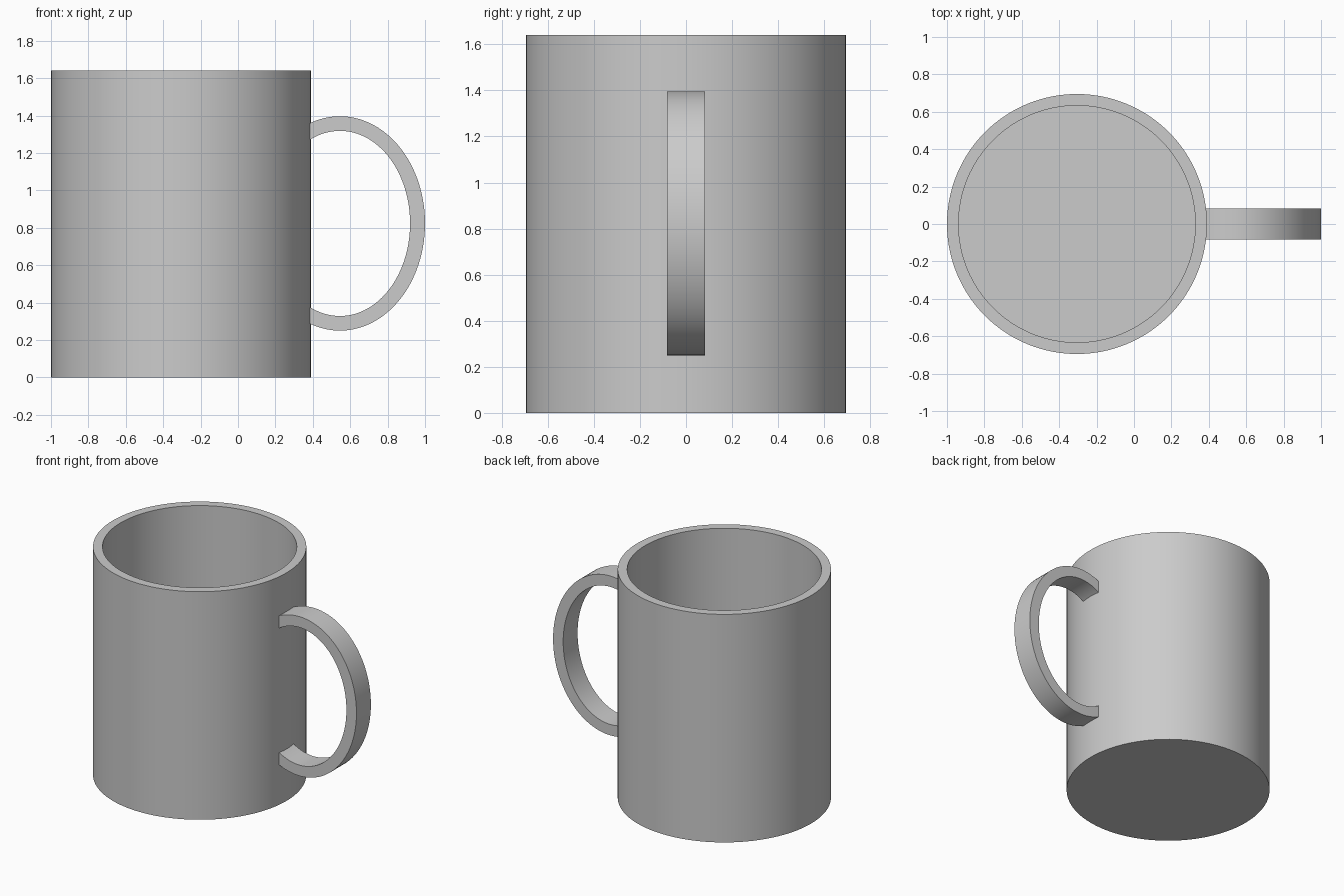
import bpy, bmesh, math

if "Cube" in bpy.data.objects:
    bpy.data.objects.remove(bpy.data.objects["Cube"])

CX, R_OUT, R_IN, HEIGHT, FLOOR = -0.305, 0.695, 0.633, 1.64, 0.06
SIDES = 128


def finish(bm, name):
    bmesh.ops.recalc_face_normals(bm, faces=bm.faces)
    mesh = bpy.data.meshes.new(name)
    bm.to_mesh(mesh)
    bm.free()
    obj = bpy.data.objects.new(name, mesh)
    bpy.context.collection.objects.link(obj)
    bpy.ops.object.select_all(action='DESELECT')
    obj.select_set(True)
    bpy.context.view_layer.objects.active = obj
    bpy.ops.object.shade_smooth_by_angle(angle=math.radians(30))
    return obj


def bridge(bm, a, b):
    n = len(a)
    for i in range(n):
        bm.faces.new((a[i], a[(i + 1) % n], b[(i + 1) % n], b[i]))


# Cup body: outer wall, rim, inner wall, closed by base and inner floor
bm = bmesh.new()
rings = []
for r, z in [(R_OUT, 0), (R_OUT, HEIGHT), (R_IN, HEIGHT), (R_IN, FLOOR)]:
    rings.append([bm.verts.new((CX + r * math.cos(math.tau * i / SIDES),
                                r * math.sin(math.tau * i / SIDES), z))
                  for i in range(SIDES)])
for a, b in zip(rings, rings[1:]):
    bridge(bm, a, b)
bm.faces.new(rings[0])
bm.faces.new(rings[-1])
finish(bm, "mug_body")

# Handle: flat elliptical band whose ends are buried in the cup wall
HX, HZ, HALF_W, END_X, STEPS = 0.545, 0.823, 0.082, 0.36, 72


def arc_point(rx, rz, t):
    limit = math.acos((END_X - HX) / rx)
    angle = limit * (2 * t - 1)
    return HX + rx * math.cos(angle), HZ + rz * math.sin(angle)


bm = bmesh.new()
sections = []
for i in range(STEPS + 1):
    xo, zo = arc_point(0.455, 0.573, i / STEPS)
    xi, zi = arc_point(0.375, 0.495, i / STEPS)
    sections.append([bm.verts.new(p) for p in (
        (xo, -HALF_W, zo), (xo, HALF_W, zo), (xi, HALF_W, zi), (xi, -HALF_W, zi))])
for a, b in zip(sections, sections[1:]):
    bridge(bm, a, b)
bm.faces.new(sections[0])
bm.faces.new(sections[-1])
finish(bm, "handle")
